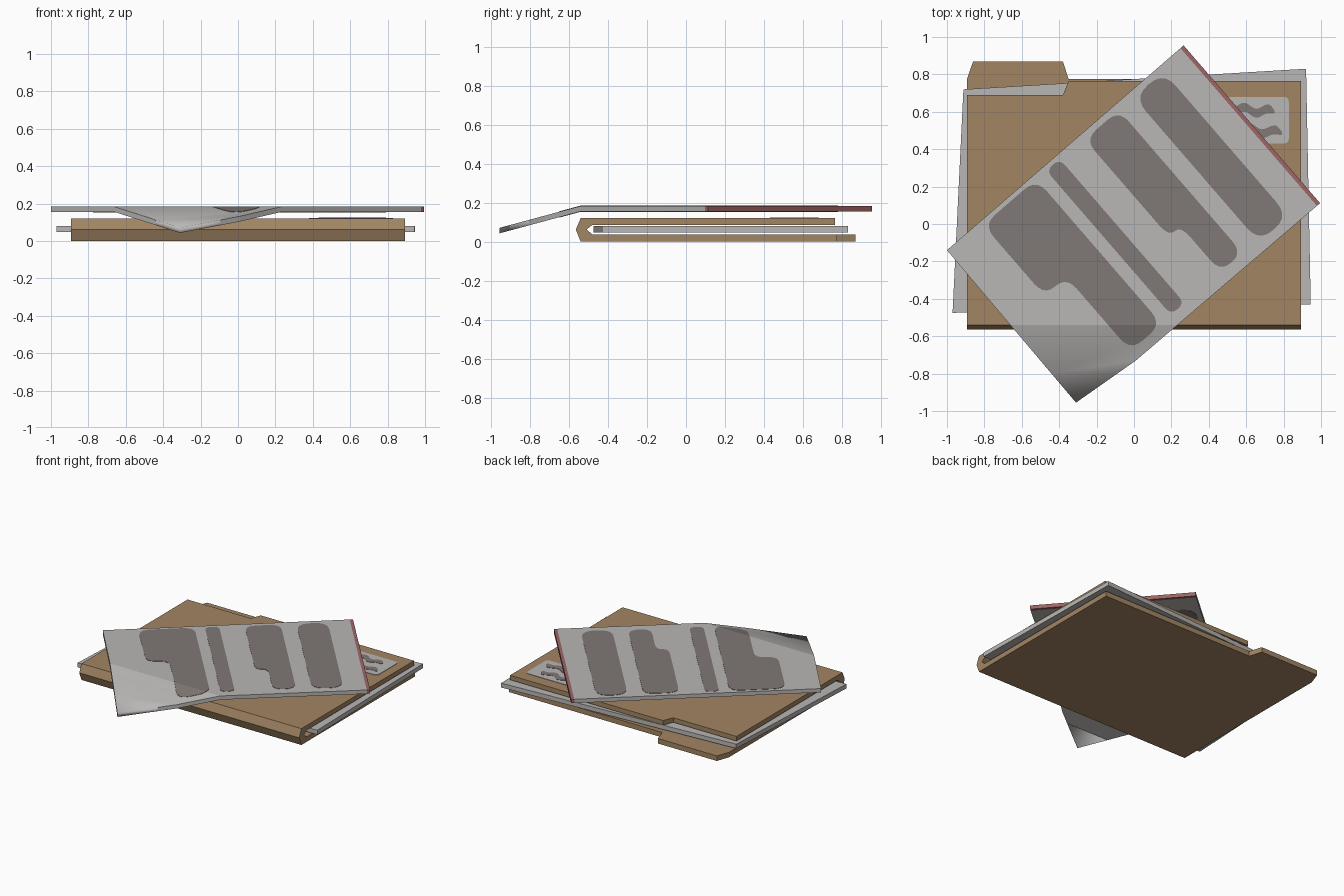
import bpy, bmesh, math
from mathutils import Vector

if "Cube" in bpy.data.objects:
    bpy.data.objects.remove(bpy.data.objects["Cube"])


def material(name, rgb):
    m = bpy.data.materials.new(name)
    m.diffuse_color = (*rgb, 1)
    m.use_nodes = True
    m.node_tree.nodes["Principled BSDF"].inputs["Base Color"].default_value = m.diffuse_color
    return m


BROWN = material("folder_brown", (0.36, 0.235, 0.125))
PAPER = material("paper_grey", (0.49, 0.475, 0.465))
INK = material("ink_grey", (0.215, 0.188, 0.18))
RED = material("red_edge", (0.34, 0.13, 0.13))

FOLD_Y, TIP_Y, SLOPE = -0.54, -0.80, 0.27


def prism(name, pts, lo, hi, mat, axis="z", drape=False):
    """Extrude an outline; drape bends everything in front of FOLD_Y downwards."""
    bm = bmesh.new()

    def place(p, h):
        return (h, p[0], p[1]) if axis == "x" else (p[0], p[1], h)
    face = bm.faces.new([bm.verts.new(place(p, lo)) for p in pts])
    ext = bmesh.ops.extrude_face_region(bm, geom=[face])
    shift = Vector((hi - lo, 0, 0)) if axis == "x" else Vector((0, 0, hi - lo))
    for g in ext["geom"]:
        if isinstance(g, bmesh.types.BMVert):
            g.co += shift
    if drape:
        for y in (FOLD_Y, TIP_Y):
            bmesh.ops.bisect_plane(bm, geom=bm.verts[:] + bm.edges[:] + bm.faces[:],
                                   plane_co=(0, y, 0), plane_no=(0, 1, 0))
        for v in bm.verts:
            v.co.z -= SLOPE * max(0, FOLD_Y - v.co.y)
    bmesh.ops.recalc_face_normals(bm, faces=bm.faces[:])
    if drape:
        # the bent corner is softly shaded towards its tip
        for f in bm.faces:
            y = f.calc_center_median().y
            f.smooth = y < TIP_Y or (y < FOLD_Y and f.normal.z > 0.5)
    me = bpy.data.meshes.new(name)
    bm.to_mesh(me)
    bm.free()
    me.materials.append(mat)
    ob = bpy.data.objects.new(name, me)
    bpy.context.collection.objects.link(ob)
    return ob


def rounded(pts, r, steps=5):
    """Round every corner of an outline."""
    out, n = [], len(pts)
    for i in range(n):
        p = Vector(pts[i])
        a, b = Vector(pts[i - 1]) - p, Vector(pts[(i + 1) % n]) - p
        a = p + a.normalized() * min(r, a.length * 0.48)
        b = p + b.normalized() * min(r, b.length * 0.48)
        for k in range(steps + 1):
            t = k / steps
            out.append(a * (1 - t) ** 2 + p * 2 * t * (1 - t) + b * t * t)
    return out


def rect(x0, x1, y0, y1):
    return [(x0, y0), (x1, y0), (x1, y1), (x0, y1)]


# folder: back cover with tab, front cover with notch, V-shaped spine
W = 0.893
prism("folder_back_cover",
      [(-W, -0.48), (W, -0.48), (W, 0.775), (-0.35, 0.775), (-0.38, 0.87),
       (-0.86, 0.87), (-W, 0.775)], 0, 0.037, BROWN)
prism("folder_front_cover",
      [(-W, -0.48), (W, -0.48), (W, 0.765), (-0.35, 0.765), (-0.38, 0.69),
       (-W, 0.69)], 0.086, 0.12, BROWN)
prism("folder_spine",
      [(-0.48, 0), (-0.54, 0), (-0.565, 0.062), (-0.54, 0.12), (-0.48, 0.12),
       (-0.48, 0.086), (-0.51, 0.062), (-0.48, 0.037)], -W, W, BROWN, axis="x")

# paper inside the folder, slightly askew
prism("inner_paper", [(-0.97, -0.475), (0.945, -0.43), (0.92, 0.83), (-0.912, 0.72)],
      0.048, 0.08, PAPER)

# label on the front cover with two wavy lines
prism("label", rounded(rect(0.38, 0.828, 0.43, 0.68), 0.03), 0.119, 0.123, PAPER)


def wave(name, x0, x1, y, tilt):
    n = 24
    mid = [(x0 + (x1 - x0) * i / n,
            y + tilt * (i / n - 0.5) + 0.014 * math.sin(i / n * 5 * math.pi))
           for i in range(n + 1)]
    half = [0.024 * min(1, 0.35 + min(i, n - i) * 0.4) for i in range(n + 1)]
    outline = [(x, c - h) for (x, c), h in zip(mid, half)]
    outline += [(x, c + h) for (x, c), h in reversed(list(zip(mid, half)))]
    prism(name, outline, 0.122, 0.125, INK)


wave("label_line_upper", 0.43, 0.75, 0.61, -0.02)
wave("label_line_lower", 0.43, 0.79, 0.505, -0.04)

# loose sheet lying diagonally on top, placed in its own (u, v) directions
A = math.radians(40.87)
U, V = Vector((math.cos(A), math.sin(A))), Vector((math.sin(A), -math.cos(A)))
L = Vector((-1.0, -0.14))
LEN, WID, EDGE = 1.673, 1.115, 0.022
Z0, Z1 = 0.155, 0.183


def sheet(pts):
    return [L + U * u + V * v for u, v in pts]


prism("loose_sheet",
      [L, Vector((-0.31, -0.955)), Vector((0.01, -0.73))]
      + sheet([(LEN - EDGE, WID), (LEN - EDGE, 0)]), Z0, Z1, PAPER, drape=True)
prism("sheet_red_edge", sheet(rect(LEN - EDGE, LEN, 0, WID)), Z0, Z1, RED)


# dark blocks on both sides of the sheet
def ell(u0, um, u1, v0, vm, v1):
    return [(u0, v0), (u1, v0), (u1, v1), (um, v1), (um, vm), (u0, vm)]


blocks = [
    (rect(1.29, 1.50, 0.035, 1.06), 0.10),
    (ell(0.945, 1.03, 1.185, 0.035, 0.72, 1.045), 0.08),
    (rect(0.68, 0.775, 0.025, 1.045), 0.045),
    (ell(0.235, 0.39, 0.61, 0.025, 0.525, 1.05), 0.085),
]
for i, (pts, r) in enumerate(blocks):
    outline = sheet(rounded(pts, r))
    prism(f"ink_block_top_{i + 1}", outline, Z1 - 0.001, Z1 + 0.002, INK, drape=True)
    prism(f"ink_block_under_{i + 1}", outline, Z0 - 0.002, Z0 + 0.001, INK, drape=True)
